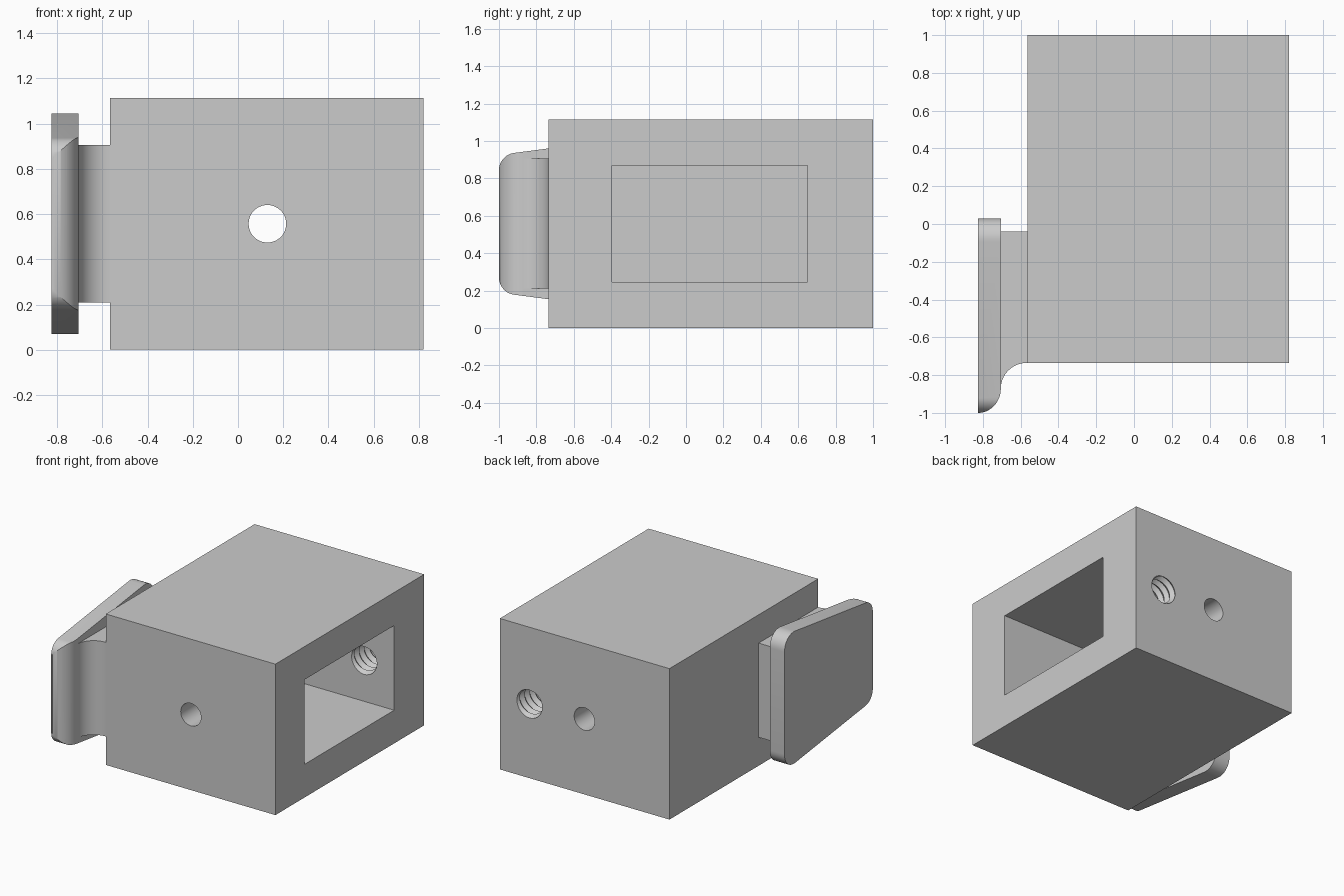
import bpy
import bmesh
from math import sin, cos, pi, radians
from mathutils import Vector

cube = bpy.data.objects.get("Cube")
if cube:
    bpy.data.objects.remove(cube, do_unlink=True)

grey = bpy.data.materials.new("plain grey")
grey.use_nodes = True
grey.diffuse_color = (0.6, 0.6, 0.6, 1)
grey.node_tree.nodes["Principled BSDF"].inputs["Base Color"].default_value = (0.6, 0.6, 0.6, 1)

MID = 0.557  # height of the shared centre line


def finish(name, bm):
    bmesh.ops.recalc_face_normals(bm, faces=bm.faces)
    mesh = bpy.data.meshes.new(name)
    bm.to_mesh(mesh)
    bm.free()
    mesh.materials.append(grey)
    obj = bpy.data.objects.new(name, mesh)
    bpy.context.collection.objects.link(obj)
    return obj


def prism_mesh(points, offset):
    """Extrude a closed loop of 3D points along the offset."""
    bm = bmesh.new()
    face = bm.faces.new([bm.verts.new(p) for p in points])
    side = bmesh.ops.extrude_face_region(bm, geom=[face], use_keep_orig=True)
    moved = [g for g in side["geom"] if isinstance(g, bmesh.types.BMVert)]
    bmesh.ops.translate(bm, verts=moved, vec=Vector(offset))
    return bm


def box(name, lo, hi):
    loop = [(lo[0], lo[1], lo[2]), (hi[0], lo[1], lo[2]),
            (hi[0], hi[1], lo[2]), (lo[0], hi[1], lo[2])]
    return finish(name, prism_mesh(loop, (0, 0, hi[2] - lo[2])))


def select(obj):
    bpy.ops.object.select_all(action="DESELECT")
    obj.select_set(True)
    bpy.context.view_layer.objects.active = obj


def cut(obj, cutter):
    cutter.hide_render = True
    mod = obj.modifiers.new("cut", "BOOLEAN")
    mod.operation = "DIFFERENCE"
    mod.solver = "EXACT"
    mod.object = cutter
    select(obj)
    bpy.ops.object.modifier_apply(modifier=mod.name)
    bpy.data.objects.remove(cutter, do_unlink=True)


def thread_cutter(x, y, inner, outer, pitch, turns, n=40):
    """Closed helical V-thread along +y."""
    bm = bmesh.new()
    total = n * turns

    def point(k, r, shift):
        a = 2 * pi * k / n
        return bm.verts.new((x + r * cos(a), y + pitch * (k / n + shift), MID + r * sin(a)))

    crest = [point(k, inner, 0) for k in range(total + 1)]
    root = [point(k, outer, 0.5) for k in range(total - n + 1)]
    for k in range(total - n):
        bm.faces.new((crest[k], crest[k + 1], root[k + 1], root[k]))
        bm.faces.new((root[k], root[k + 1], crest[k + n + 1], crest[k + n]))
    # End caps fan out from a centre point
    for first in (0, total - n):
        hub = bm.verts.new((x, crest[first + n // 2].co.y, MID))
        for k in range(first, first + n):
            bm.faces.new((hub, crest[k], crest[k + 1]))
        bm.faces.new((hub, crest[first + n], root[first]))
        bm.faces.new((hub, root[first], crest[first]))
    return finish("thread_cutter", bm)


# Block with a side pocket, a through hole and a threaded hole
body = box("block", (-0.565, -0.735, 0), (0.82, 1, 1.114))
cut(body, box("pocket_cutter", (-0.22, -0.395, 0.245), (1, 0.65, 0.87)))
hole = [(0.13 + 0.083 * cos(2 * pi * k / 48), -1, MID + 0.083 * sin(2 * pi * k / 48))
        for k in range(48)]
cut(body, finish("hole_cutter", prism_mesh(hole, (0, 2.5, 0))))
cut(body, thread_cutter(0.576, 0.52, 0.092, 0.114, 0.058, 11))

# Tapered plate with rounded corners
bm = prism_mesh([(-0.825, -1, MID - 0.3685), (-0.825, 0.03, MID - 0.5025),
                 (-0.825, 0.03, MID + 0.5025), (-0.825, -1, MID + 0.3685)], (0.12, 0, 0))
for front, size in ((True, 0.08), (False, 0.125)):
    edges = [e for e in bm.edges
             if abs(e.verts[0].co.x - e.verts[1].co.x) > 0.1
             and abs(e.verts[0].co.y - (-1 if front else 0.03)) < 1e-4]
    bmesh.ops.bevel(bm, geom=edges, offset=size, segments=10, profile=0.5, affect="EDGES")
plate = finish("tapered_plate", bm)

# Round the inner front edge of the plate
steps = 16
arc = [radians(4 + 84 * i / steps) for i in range(steps + 1)]
loop = [(-0.825 + 0.12 * sin(t), -0.87 - 0.13 * cos(t), -0.2) for t in arc]
loop += [(-0.65, -0.865, -0.2), (-0.65, -1.05, -0.2), (loop[0][0], -1.05, -0.2)]
cut(plate, finish("round_cutter", prism_mesh(loop, (0, 0, 1.6))))

# Neck joining plate and block, with a hollow front curve
curve = [pi / 2 * i / steps for i in range(steps + 1)]
loop = [(-0.705, -0.04, 0.21), (-0.565, -0.04, 0.21)]
loop += [(-0.565 - 0.14 * sin(t), -0.87 + 0.135 * cos(t), 0.21) for t in curve]
neck = finish("neck", prism_mesh(loop, (0, 0, 0.695)))

for part in (body, plate, neck):
    select(part)
    bpy.ops.object.shade_smooth_by_angle(angle=radians(30))
